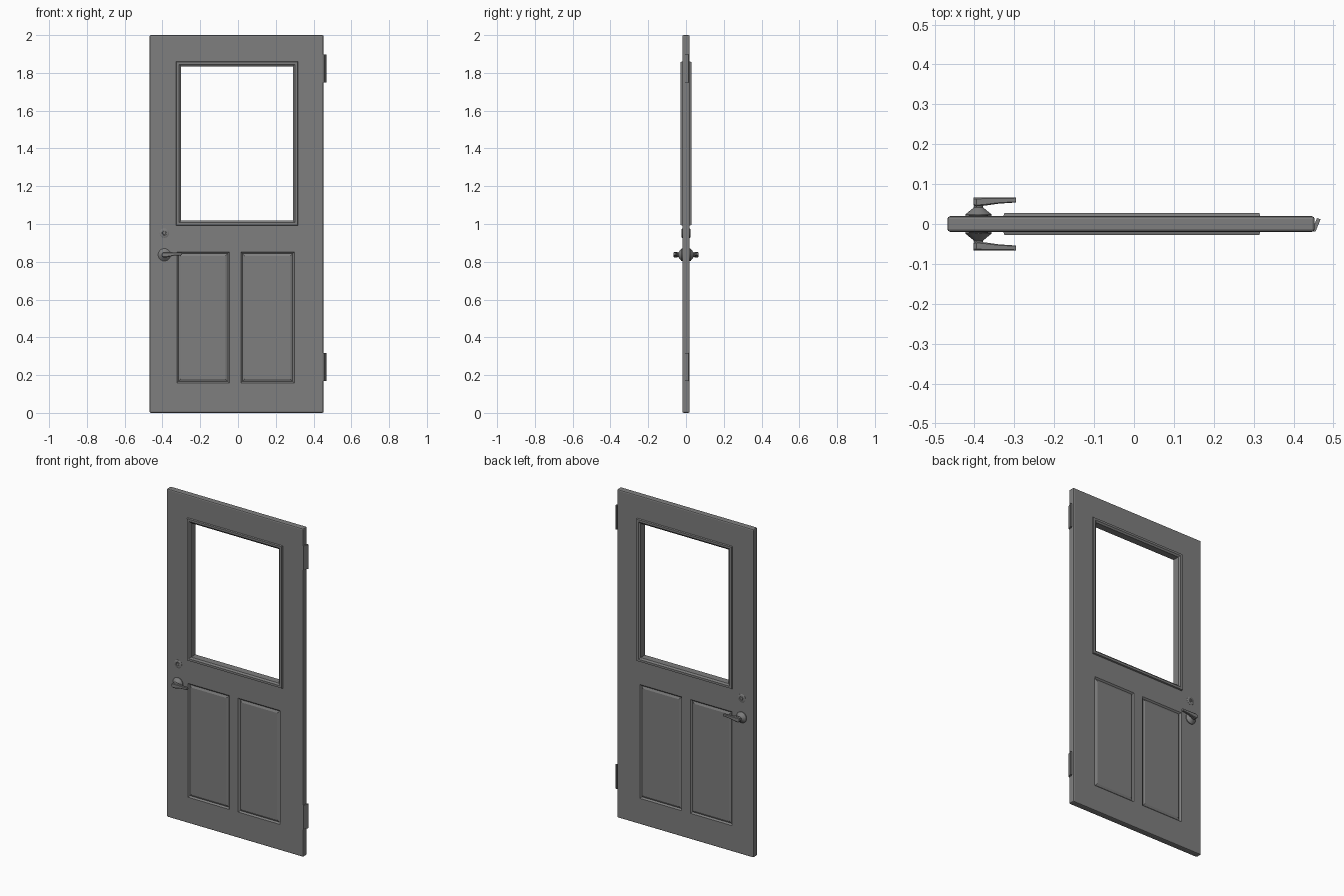
import bpy, bmesh, math

if "Cube" in bpy.data.objects:
    bpy.data.objects.remove(bpy.data.objects["Cube"])

GREY = bpy.data.materials.new("dark grey paint")
GREY.diffuse_color = (0.21, 0.21, 0.21, 1)
GREY.use_nodes = True
GREY.node_tree.nodes["Principled BSDF"].inputs["Base Color"].default_value = GREY.diffuse_color


def finish(bm, name, smooth=False):
    bmesh.ops.recalc_face_normals(bm, faces=bm.faces[:])
    me = bpy.data.meshes.new(name)
    bm.to_mesh(me)
    bm.free()
    me.materials.append(GREY)
    ob = bpy.data.objects.new(name, me)
    bpy.context.collection.objects.link(ob)
    if smooth:
        bpy.ops.object.select_all(action='DESELECT')
        ob.select_set(True)
        bpy.context.view_layer.objects.active = ob
        bpy.ops.object.shade_smooth_by_angle(angle=math.radians(35))
    return ob


def loft(bm, rings, closed=False):
    """Skin a list of equal-length point rings; cap the ends unless closed."""
    vs = [[bm.verts.new(p) for p in r] for r in rings]
    pairs = list(zip(vs, vs[1:])) + ([(vs[-1], vs[0])] if closed else [])
    n = len(vs[0])
    for a, b in pairs:
        for i in range(n):
            j = (i + 1) % n
            bm.faces.new((a[i], a[j], b[j], b[i]))
    if not closed:
        bm.faces.new(vs[0])
        bm.faces.new(vs[-1])


def box(bm, x0, x1, y0, y1, z0, z1):
    loft(bm, [[(x0, y, z0), (x1, y, z0), (x1, y, z1), (x0, y, z1)] for y in (y0, y1)])


def turned(bm, x, z, side, profile, n=24):
    """Round part turned about the y axis; profile is (radius, distance)."""
    loft(bm, [[(x + r * math.cos(2 * math.pi * i / n), side * d,
                z + r * math.sin(2 * math.pi * i / n)) for i in range(n)]
              for r, d in profile])


# Door slab: gridded faces with window opening and two raised panels per side
T = 0.0195
XS = [-0.468, -0.324, -0.045, 0.015, 0.298, 0.453]
ZS = [0, 0.158, 0.852, 1.0, 1.855, 2.0]
bm = bmesh.new()
V = {(i, k, s): bm.verts.new((x, s * T, z))
     for i, x in enumerate(XS) for k, z in enumerate(ZS) for s in (-1, 1)}
panels = []
for s in (-1, 1):
    for i in range(5):
        for k in range(5):
            if k == 3 and 1 <= i <= 3:
                continue
            q = [V[i, k, s], V[i + 1, k, s], V[i + 1, k + 1, s], V[i, k + 1, s]]
            f = bm.faces.new(q if s < 0 else q[::-1])
            if k == 1 and i in (1, 3):
                panels.append(f)
for a in range(5):
    for e in (0, 5):
        bm.faces.new((V[a, e, -1], V[a + 1, e, -1], V[a + 1, e, 1], V[a, e, 1]))
        bm.faces.new((V[e, a, -1], V[e, a + 1, -1], V[e, a + 1, 1], V[e, a, 1]))
bmesh.ops.recalc_face_normals(bm, faces=bm.faces[:])
# Groove sinking in, then a slope back up to the raised field
bmesh.ops.inset_individual(bm, faces=panels, thickness=0.012, depth=-0.008)
bmesh.ops.inset_individual(bm, faces=panels, thickness=0.018, depth=0.006)
rim = [e for e in bm.edges if len(e.link_faces) == 2 and e.calc_face_angle() > 1.4]
bmesh.ops.bevel(bm, geom=rim, offset=0.007, segments=2, profile=0.5, affect='EDGES')
finish(bm, "door_slab")

# Open window moulding: one cross-section carried round the four corners
half = [(0, 0.018), (0.003, 0.028), (0.016, 0.028), (0.026, 0.021)]
section = [(o, -y) for o, y in half] + [(o, y) for o, y in reversed(half)]
x0, x1, z0, z1 = -0.328, 0.317, 0.992, 1.861
bm = bmesh.new()
loft(bm, [[(cx + sx * o, y, cz + sz * o) for o, y in section]
          for cx, cz, sx, sz in ((x0, z0, 1, 1), (x1, z0, -1, 1),
                                 (x1, z1, -1, -1), (x0, z1, 1, -1))], closed=True)
finish(bm, "window_frame")

# Handles and locks on both sides
HX, HZ, LZ = -0.39, 0.837, 0.952
for s, label in ((-1, "front"), (1, "back")):
    bm = bmesh.new()
    turned(bm, HX, HZ, s, [(0.033, 0.015), (0.033, 0.024), (0.028, 0.028),
                           (0.017, 0.037), (0.012, 0.041), (0.011, 0.06)])
    finish(bm, label + "_handle_rose", True)

    # Lever: tapering bar, (x, inner y, outer y, centre z, half height)
    bm = bmesh.new()
    rings = []
    for x, yi, yo, zc, h in ((-0.402, 0.046, 0.066, 0.837, 0.010),
                             (-0.395, 0.044, 0.0665, 0.837, 0.015),
                             (-0.375, 0.046, 0.0665, 0.838, 0.014),
                             (-0.340, 0.051, 0.0665, 0.841, 0.009),
                             (-0.296, 0.054, 0.0665, 0.842, 0.007)):
        yc, w = (yi + yo) / 2, (yo - yi) / 2
        rings.append([(x, s * (yc + w * a), zc + h * b) for a, b in
                      ((-1, -.7), (-.7, -1), (.7, -1), (1, -.7),
                       (1, .7), (.7, 1), (-.7, 1), (-1, .7))])
    loft(bm, rings)
    finish(bm, label + "_handle_lever", True)

    # Lock with keyhole
    bm = bmesh.new()
    turned(bm, HX, LZ, s, [(0.025, 0.015), (0.025, 0.021), (0.022, 0.023),
                           (0.012, 0.023), (0.011, 0.0215), (0.009, 0.0215), (0.008, 0.024)])
    box(bm, HX - 0.0015, HX + 0.0015, s * 0.0225, s * 0.025, LZ - 0.006, LZ + 0.006)
    finish(bm, label + "_lock", True)

# Hinges: leaf slanting off the door edge
leaf = [(0.445, -0.018), (0.455, -0.0195), (0.468, 0.012), (0.459, 0.015)]
for z, label in ((0.17, "lower"), (1.75, "upper")):
    bm = bmesh.new()
    loft(bm, [[(x, y, zz) for x, y in leaf] for zz in (z, z + 0.147)])
    finish(bm, label + "_hinge")
